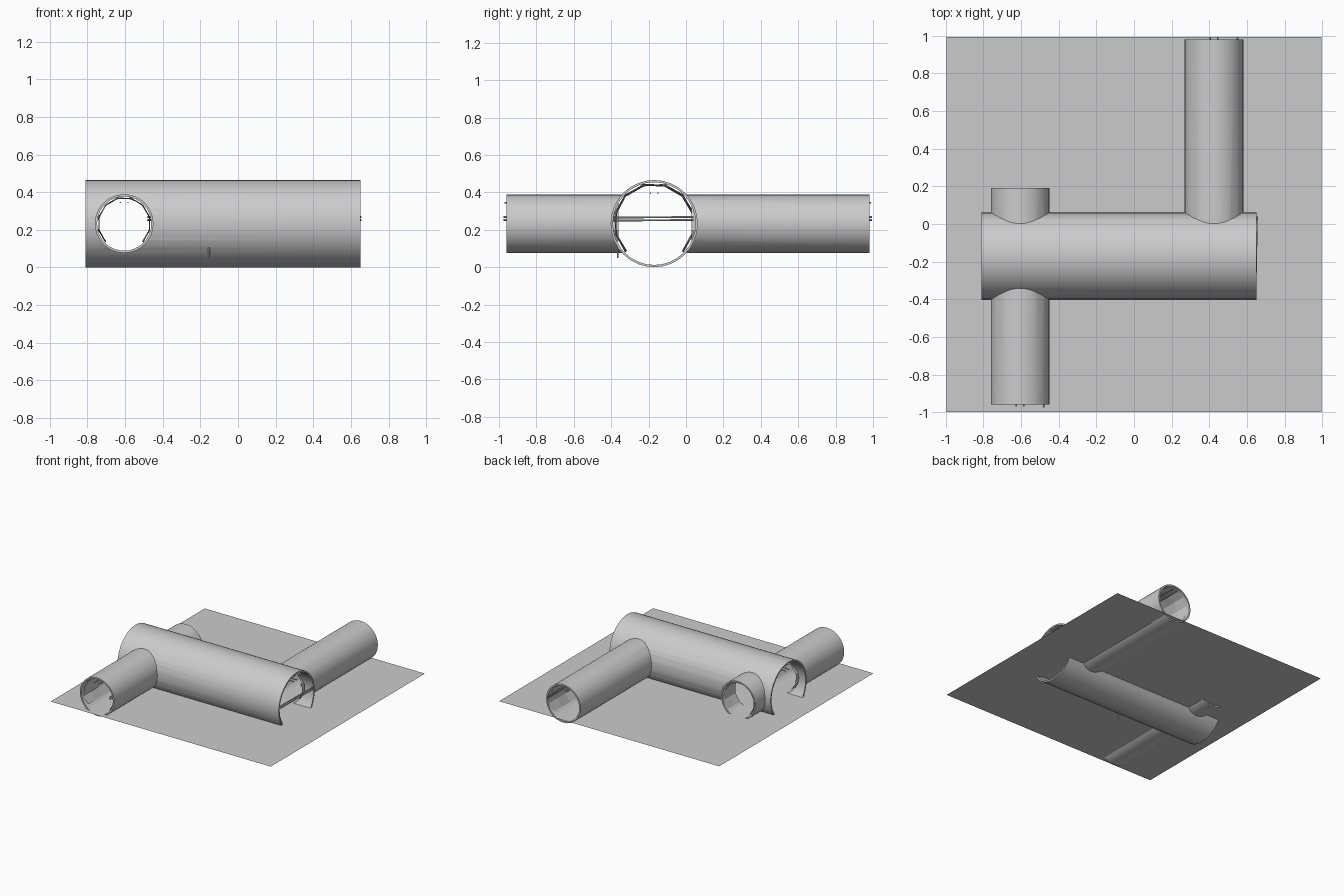
import bpy, bmesh, math, random
from mathutils import Vector

if "Cube" in bpy.data.objects:
    bpy.data.objects.remove(bpy.data.objects["Cube"])

random.seed(4)
CZ = 0.233          # height of every tunnel axis
CY = -0.17          # main tunnel axis
R_MAIN, R_SIDE, WALL = 0.233, 0.156, 0.012


def cylinder(name, a, b, r, sides=32):
    a, b = Vector(a), Vector(b)
    bpy.ops.mesh.primitive_cylinder_add(vertices=sides, radius=r, depth=(b - a).length,
                                        location=(a + b) / 2)
    ob = bpy.context.object
    ob.rotation_mode = 'QUATERNION'
    ob.rotation_quaternion = (b - a).to_track_quat('Z', 'Y')
    ob.name = name
    return ob


def boolean(target, tool, op):
    m = target.modifiers.new(op, 'BOOLEAN')
    m.operation, m.object, m.solver = op, tool, 'EXACT'
    bpy.context.view_layer.objects.active = target
    bpy.ops.object.modifier_apply(modifier=m.name)
    bpy.data.objects.remove(tool)


def smooth(ob):
    bpy.ops.object.select_all(action='DESELECT')
    ob.select_set(True)
    bpy.context.view_layer.objects.active = ob
    bpy.ops.object.shade_smooth_by_angle(angle=math.radians(30))


def mesh_object(name, bm):
    me = bpy.data.meshes.new(name)
    bm.to_mesh(me)
    bm.free()
    ob = bpy.data.objects.new(name, me)
    bpy.context.collection.objects.link(ob)
    return ob


def rough_arch(name, a, b, r, rings, skip=None):
    """Faceted rocky lining: walls and ceiling, open at the floor."""
    a, b = Vector(a), Vector(b)
    side = (b - a).normalized().cross(Vector((0, 0, 1)))
    bm = bmesh.new()
    n = 9
    grid = []
    for i in range(rings + 1):
        c = a.lerp(b, i / rings)
        row = []
        for j in range(n + 1):
            t = math.radians(-45 + 270 * j / n)
            rr = r * random.uniform(0.93, 1.0)
            row.append(bm.verts.new(c + side * math.cos(t) * rr + Vector((0, 0, math.sin(t) * rr))))
        grid.append(row)
    for i in range(rings):
        for j in range(n):
            q = [grid[i][j], grid[i][j + 1], grid[i + 1][j + 1], grid[i + 1][j]]
            mid = sum((v.co for v in q), Vector()) / 4
            if not (skip and skip(mid)):
                bm.faces.new(q)
    bmesh.ops.delete(bm, geom=[v for v in bm.verts if not v.link_faces], context='VERTS')
    return mesh_object(name, bm)


# ground sheet that slices through the lower part of the tunnels
bpy.ops.mesh.primitive_plane_add(size=1.994, location=(0, -0.003, 0.105))
bpy.context.object.name = "ground_sheet"

# hollow tunnel shell: outer union minus inner bores
MAIN = ((-0.81, CY, CZ), (0.65, CY, CZ))
FRONT = ((-0.605, -0.96, CZ), (-0.605, 0.19, CZ))
BACK = ((0.425, CY, CZ), (0.425, 0.98, CZ))
shell = cylinder("tunnel_shell", *MAIN, R_MAIN)
for seg in (FRONT, BACK):
    boolean(shell, cylinder("outer", *seg, R_SIDE), 'UNION')
bores = [((-1, CY, CZ), (1, CY, CZ), R_MAIN - WALL),
         ((-0.605, -1.2, CZ), (-0.605, 0.4, CZ), R_SIDE - WALL),
         ((0.425, CY, CZ), (0.425, 1.2, CZ), R_SIDE - WALL)]
for a, b, r in bores:
    boolean(shell, cylinder("bore", a, b, r), 'DIFFERENCE')
smooth(shell)


# rocky linings, left open at the junctions
def junction(p):
    wall = abs(p.z - CZ) < 0.17
    left = abs(p.x + 0.605) < 0.19
    right = abs(p.x - 0.425) < 0.19 and p.y > CY
    return wall and (left or right)


rough_arch("main_lining", (-0.80, CY, CZ), (0.64, CY, CZ), R_MAIN - WALL, 16, junction)
rough_arch("front_lining", (-0.605, -0.94, CZ), (-0.605, -0.36, CZ), R_SIDE - WALL, 6)
rough_arch("stub_lining", (-0.605, 0.03, CZ), (-0.605, 0.18, CZ), R_SIDE - WALL, 2)
rough_arch("back_lining", (0.425, 0.03, CZ), (0.425, 0.96, CZ), R_SIDE - WALL, 9)

# pairs of thin pipes along the walls and across the open end
runs = {"front_wall_pipe": ((-0.48, -0.975, 0.26), (-0.465, -0.38, 0.26)),
        "back_wall_pipe": ((0.29, 0.02, 0.26), (0.55, 0.995, 0.26)),
        "main_wall_pipe": ((-0.44, 0.035, 0.26), (0.28, 0.035, 0.26)),
        "end_cross_pipe": ((0.645, -0.38, 0.258), (0.653, 0.04, 0.26))}
runs["back_wall_pipe"] = ((0.55, 0.03, 0.26), (0.55, 0.995, 0.26))
for name, (a, b) in runs.items():
    for k, dz in enumerate((-0.008, 0.008)):
        up = Vector((0, 0, dz))
        smooth(cylinder(f"{name}_{k + 1}", Vector(a) + up, Vector(b) + up, 0.005, 8))

# ceiling cables: a flat pair in each tunnel
for name, a, b, d in (("front_cable", (-0.605, -0.97, 0.345), (-0.605, -0.36, 0.345), (0.02, 0, 0)),
                      ("back_cable", (0.425, 0.03, 0.345), (0.425, 0.99, 0.345), (0.02, 0, 0)),
                      ("main_cable", (-0.8, CY, 0.395), (0.64, CY, 0.395), (0, 0.02, 0))):
    for k, s in enumerate((-1, 1)):
        off = Vector(d) * s
        cylinder(f"{name}_{k + 1}", Vector(a) + off, Vector(b) + off, 0.004, 8)

# small drain rod under the front wall
cylinder("drain_rod", (-0.155, -0.365, 0.05), (-0.155, -0.365, 0.105), 0.005, 8)
